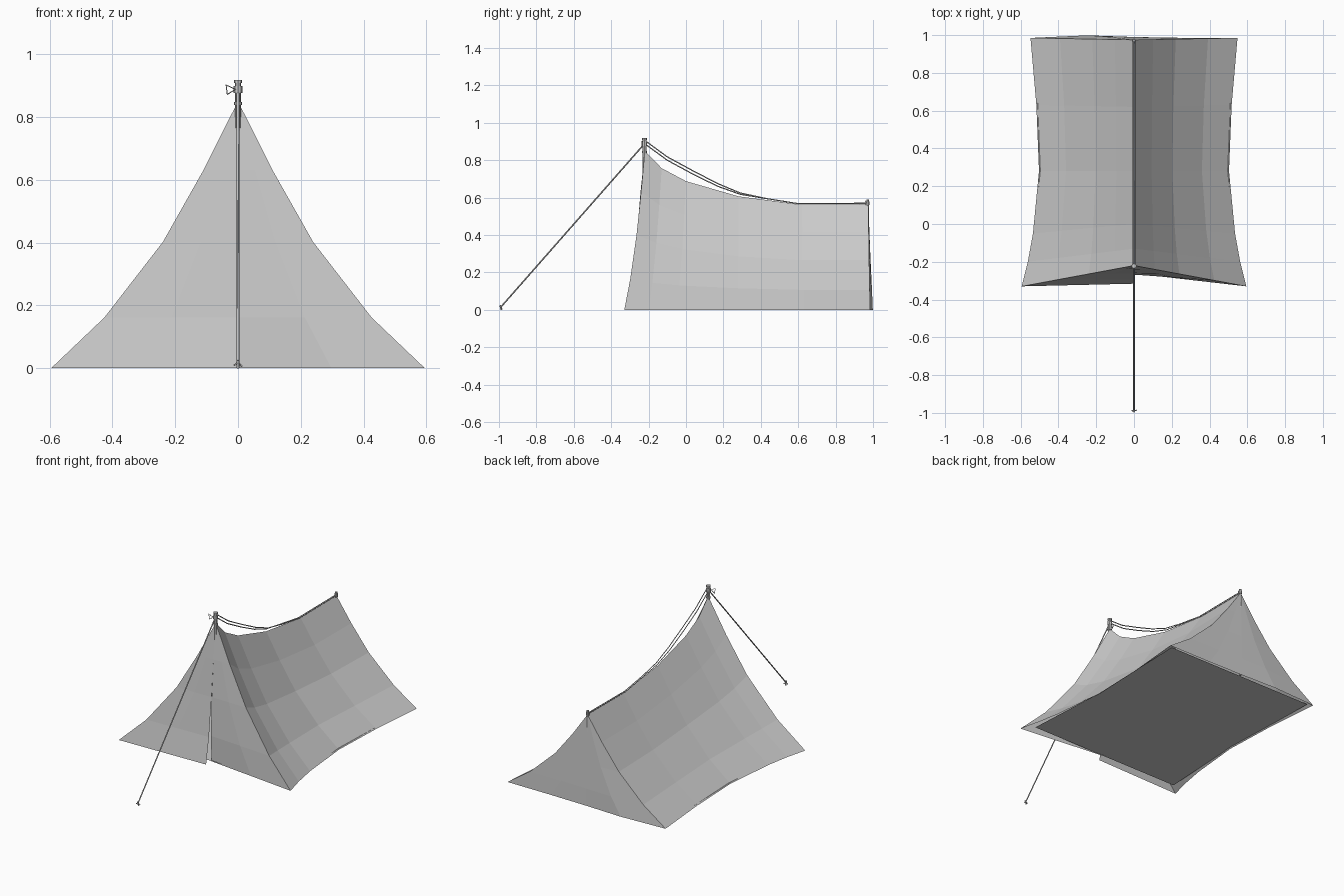
import bpy, bmesh, math
from mathutils import Vector

if "Cube" in bpy.data.objects:
    bpy.data.objects.remove(bpy.data.objects["Cube"])

# shared cross-section of the sagging cloth: outward fraction, height fraction
PROFILE = [(0, 1), (0.185, 0.742), (0.403, 0.472), (0.715, 0.19), (1, 0)]
# stations along the ridge: ridge y, base y, base half width, ridge z
STATIONS = [(-0.22, -0.33, 0.595, 0.85), (-0.13, -0.2, 0.562, 0.757),
            (0, -0.05, 0.535, 0.688), (0.28, 0.28, 0.503, 0.607),
            (0.62, 0.63, 0.517, 0.562), (0.975, 0.985, 0.548, 0.565)]


def edge(station, side):
    yr, yb, w, h = station
    return [Vector((side * w * u, yr + (yb - yr) * u, h * v)) for u, v in PROFILE]


def grid(name, rows):
    bm = bmesh.new()
    vs = [[bm.verts.new(p) for p in r] for r in rows]
    for a, b in zip(vs, vs[1:]):
        for i in range(len(a) - 1):
            bm.faces.new((a[i], a[i + 1], b[i + 1], b[i]))
    bmesh.ops.remove_doubles(bm, verts=bm.verts, dist=1e-5)
    bmesh.ops.recalc_face_normals(bm, faces=bm.faces)
    me = bpy.data.meshes.new(name)
    bm.to_mesh(me)
    bm.free()
    ob = bpy.data.objects.new(name, me)
    bpy.context.collection.objects.link(ob)
    return ob


def rope(name, pts, r, cyclic=False):
    cu = bpy.data.curves.new(name, 'CURVE')
    cu.dimensions = '3D'
    cu.bevel_depth = r
    cu.bevel_resolution = 0
    cu.use_fill_caps = True
    sp = cu.splines.new('POLY')
    sp.points.add(len(pts) - 1)
    for p, co in zip(sp.points, pts):
        p.co = (*co, 1)
    sp.use_cyclic_u = cyclic
    ob = bpy.data.objects.new(name, cu)
    bpy.context.collection.objects.link(ob)


def cyl(name, r, y, z0, z1, sides=8):
    bpy.ops.mesh.primitive_cylinder_add(vertices=sides, radius=r, depth=z1 - z0,
                                        location=(0, y, (z0 + z1) / 2))
    bpy.context.object.name = name


def panel(name, side_edge, centre):
    # cloth between a side edge and the centre line of a tent end
    grid(name, [[p.lerp(c, t) for p, c in zip(side_edge, centre)] for t in (0, 0.5, 1)])


# roof walls, both sides
for side, label in ((1, "right"), (-1, "left")):
    grid(label + "_wall", [edge(s, side) for s in STATIONS])

# front door flaps, left one hanging further forward so a slit opens at the base
front_z = [0.85 * v for u, v in PROFILE]
for side, label, ys in ((-1, "left", (-0.22, -0.243, -0.262, -0.288, -0.316)),
                        (1, "right", (-0.22, -0.243, -0.26, -0.268, -0.262))):
    panel(label + "_door_flap", edge(STATIONS[0], side),
          [Vector((0, y, z)) for y, z in zip(ys, front_z)])

# back wall with a gentle fold
back_z = [0.565 * v for u, v in PROFILE]
back_y = (0.975, 0.98, 0.985, 0.99, 0.99)
for side, label, bulge in ((-1, "left", 0.011), (1, "right", -0.002)):
    e = edge(STATIONS[-1], side)
    c = [Vector((0, y, z)) for y, z in zip(back_y, back_z)]
    mid = [p.lerp(q, 0.55) + Vector((0, bulge * u[0], 0)) for p, q, u in zip(e, c, PROFILE)]
    grid(label + "_back_wall", [e, mid, c])

# ground sheet
grid("ground_sheet", [[(-0.53, -0.27, 0.006), (0.53, -0.27, 0.006)],
                      [(-0.5, 0.28, 0.006), (0.5, 0.28, 0.006)],
                      [(-0.52, 0.965, 0.006), (0.52, 0.965, 0.006)]])

# poles with collars
cyl("front_pole", 0.01, -0.222, 0.006, 0.915)
cyl("front_pole_cap", 0.013, -0.222, 0.908, 0.918)
cyl("front_pole_collar", 0.013, -0.222, 0.838, 0.848)
cyl("front_rope_wrap", 0.014, -0.222, 0.877, 0.899)
cyl("back_pole", 0.007, 0.972, 0.006, 0.59)
cyl("back_rope_wrap", 0.01, 0.972, 0.56, 0.58)

# guy line and the two ridge ropes
rope("guy_line", [(0, -0.225, 0.885), (0, -0.99, 0.015)], 0.004)
for x, dz, label in ((0.004, 0.0, "upper"), (-0.004, -0.018, "lower")):
    rope(label + "_ridge_rope", [(x, -0.215, 0.902 + dz), (x, -0.1, 0.818 + dz),
         (x, 0.04, 0.742 + dz), (x, 0.17, 0.675 + dz * 0.8), (x, 0.29, 0.625 + dz * 0.4),
         (x, 0.43, 0.595), (x, 0.6, 0.568), (x, 0.97, 0.57)], 0.003)

# bow knots on the poles
rope("front_knot_loop", [(-0.008, -0.232, 0.888), (-0.038, -0.235, 0.902),
                         (-0.034, -0.235, 0.872)], 0.003, True)
rope("back_knot_loop", [(0, 0.972, 0.572), (0.004, 0.958, 0.582), (0.004, 0.96, 0.562)], 0.003, True)

# ground peg and its knot
rope("peg", [(0, -0.985, 0.0), (0, -0.994, 0.025)], 0.005)
rope("peg_knot", [(-0.013, -0.988, 0.008), (0, -0.99, 0.018), (0.013, -0.986, 0.005)], 0.003)
